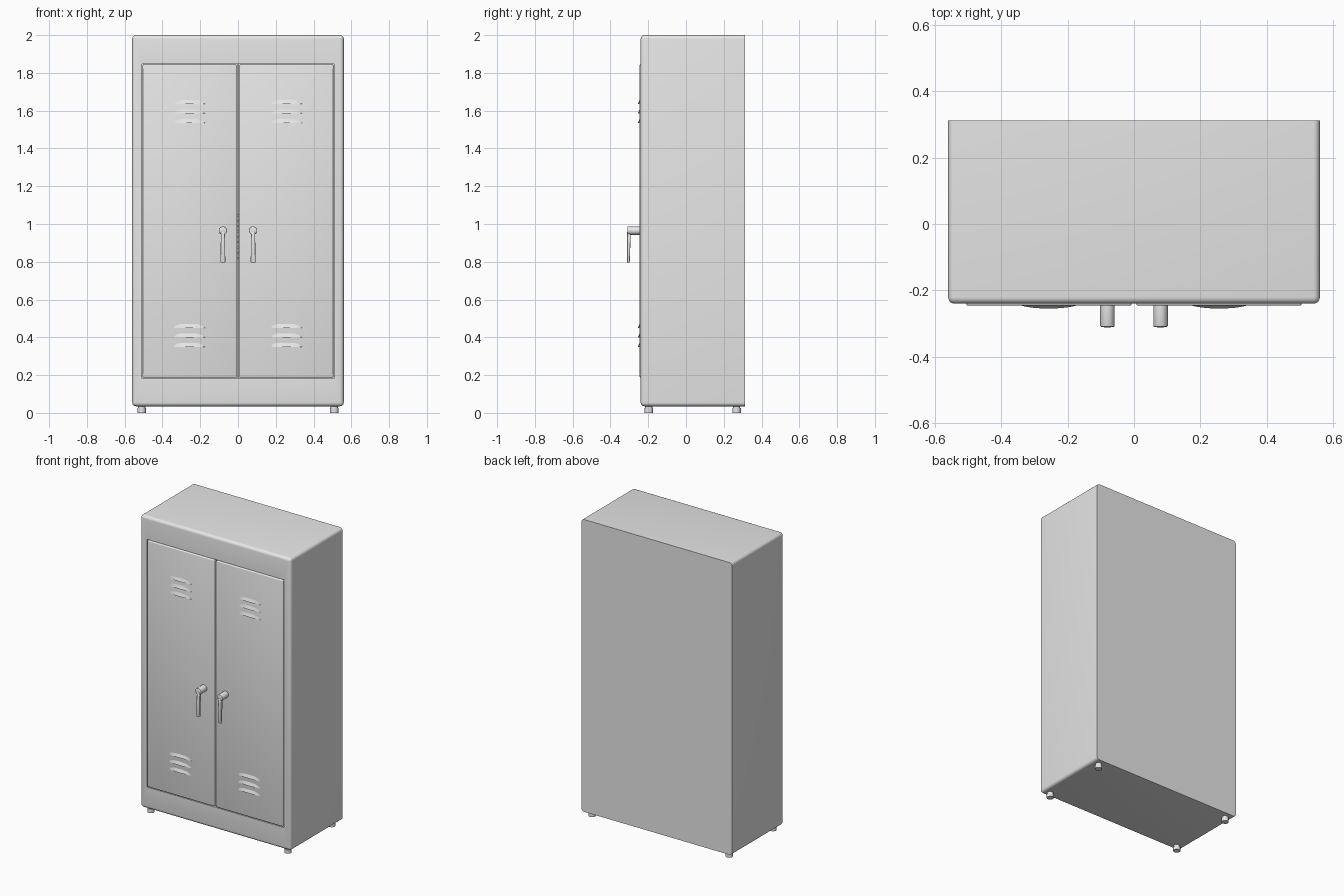
import bpy, bmesh, math
from mathutils import Matrix, Vector

if "Cube" in bpy.data.objects:
    bpy.data.objects.remove(bpy.data.objects["Cube"])

grey = bpy.data.materials.new("painted_grey_steel")
grey.diffuse_color = (0.8, 0.8, 0.8, 1)
grey.use_nodes = True
grey.node_tree.nodes["Principled BSDF"].inputs["Base Color"].default_value = grey.diffuse_color


def finish(bm, name, smooth=True):
    bmesh.ops.recalc_face_normals(bm, faces=bm.faces)
    mesh = bpy.data.meshes.new(name)
    bm.to_mesh(mesh)
    bm.free()
    mesh.materials.append(grey)
    ob = bpy.data.objects.new(name, mesh)
    bpy.context.collection.objects.link(ob)
    if smooth:
        bpy.ops.object.select_all(action='DESELECT')
        ob.select_set(True)
        bpy.context.view_layer.objects.active = ob
        bpy.ops.object.shade_smooth_by_angle(angle=math.radians(35))
    return ob


def box(lo, hi):
    bm = bmesh.new()
    bmesh.ops.create_cube(bm, size=1)
    lo, hi = Vector(lo), Vector(hi)
    for v in bm.verts:
        v.co = (lo + hi) / 2 + v.co * (hi - lo)
    return bm


def cylinder(bm, centre, r, depth, axis='Z', r2=None):
    rot = Matrix.Rotation(math.pi / 2, 4, 'X') if axis == 'Y' else Matrix()
    bmesh.ops.create_cone(bm, cap_ends=True, segments=24, radius1=r,
                          radius2=r2 or r, depth=depth,
                          matrix=Matrix.Translation(centre) @ rot)


# Cabinet shell: rounded everywhere except around the flat back
FRONT, BACK = -0.24, 0.312
bm = box((-0.56, FRONT, 0.035), (0.56, BACK, 2.0))
edges = [e for e in bm.edges if not all(v.co.y > 0 for v in e.verts)]
bmesh.ops.bevel(bm, geom=edges, offset=0.02, segments=5, profile=0.5, affect='EDGES')
# Door opening cut into the front face
face = min(bm.faces, key=lambda f: (round(f.calc_center_median().y, 4), -f.calc_area()))
bmesh.ops.inset_individual(bm, faces=[face], thickness=0.03)
for v in face.verts:
    v.co.x = math.copysign(0.509, v.co.x)
    v.co.z = 1.848 if v.co.z > 1 else 0.182
hole = bmesh.ops.extrude_discrete_faces(bm, faces=[face])['faces'][0]
for v in hole.verts:
    v.co.y += 0.04
finish(bm, "cabinet_body")


# Louver: sloped hood that bulges out along its lower edge
def louver(bm, cx, z):
    n, half = 10, 0.088
    top, low, base = [], [], []
    for i in range(n + 1):
        t = -1 + 2 * i / n
        bulge = 0.010 * (1 - abs(t) ** 2.5)
        top.append(bm.verts.new((cx + t * half * 0.8, -0.2445, z + 0.025)))
        low.append(bm.verts.new((cx + t * half, -0.2445 - bulge, z)))
        base.append(bm.verts.new((cx + t * half, -0.2445, z + 0.002)))
    for i in range(n):
        bm.faces.new((top[i], top[i + 1], low[i + 1], low[i]))
        bm.faces.new((low[i], low[i + 1], base[i + 1], base[i]))


for side, label in ((-1, "left"), (1, "right")):
    # Door panel with softened edges
    x0, x1 = sorted((side * 0.007, side * 0.505))
    bm = box((x0, -0.246, 0.187), (x1, -0.215, 1.844))
    bmesh.ops.bevel(bm, geom=[e for e in bm.edges if any(v.co.y < -0.24 for v in e.verts)],
                    offset=0.006, segments=3, profile=0.5, affect='EDGES')
    finish(bm, label + "_door")

    # Vents, three at the top and three at the bottom
    bm = bmesh.new()
    for z in (1.636, 1.586, 1.535, 0.45, 0.4, 0.35):
        louver(bm, side * 0.257, z)
    finish(bm, label + "_vents")

    # Handle hub
    hx = side * 0.08
    bm = bmesh.new()
    cylinder(bm, (hx, -0.275, 0.965), 0.022, 0.07, 'Y')
    rim = [e for e in bm.edges if all(v.co.y < -0.3 for v in e.verts)]
    bmesh.ops.bevel(bm, geom=rim, offset=0.003, segments=2, profile=0.5, affect='EDGES')
    finish(bm, label + "_handle_hub")

    # Handle lever, tapering in depth towards its tip
    bm = box((hx - 0.013, -0.312, 0.795), (hx + 0.013, -0.292, 0.96))
    for v in bm.verts:
        if v.co.z > 0.9:
            v.co.x = hx + (v.co.x - hx) * 0.8
        elif v.co.y > -0.3:
            v.co.y = -0.298
    bmesh.ops.bevel(bm, geom=bm.edges[:], offset=0.005, segments=3, profile=0.5, affect='EDGES')
    finish(bm, label + "_handle_lever")

    # Feet with a wider pad at the floor
    for y, place in ((-0.197, "front"), (0.268, "back")):
        bm = bmesh.new()
        cylinder(bm, (side * 0.51, y, 0.024), 0.019, 0.032)
        cylinder(bm, (side * 0.51, y, 0.013), 0.022, 0.026)
        finish(bm, f"{label}_{place}_foot")

# Latch strip with teeth behind the gap between the doors
finish(box((-0.004, -0.214, 0.187), (0.004, -0.2, 1.844)), "centre_strip", False)
bm = bmesh.new()
for i in range(9):
    bmesh.ops.create_cube(bm, size=0.01, matrix=Matrix.Translation((0, -0.217, 0.82 + i * 0.028)))
finish(bm, "latch_teeth", False)
